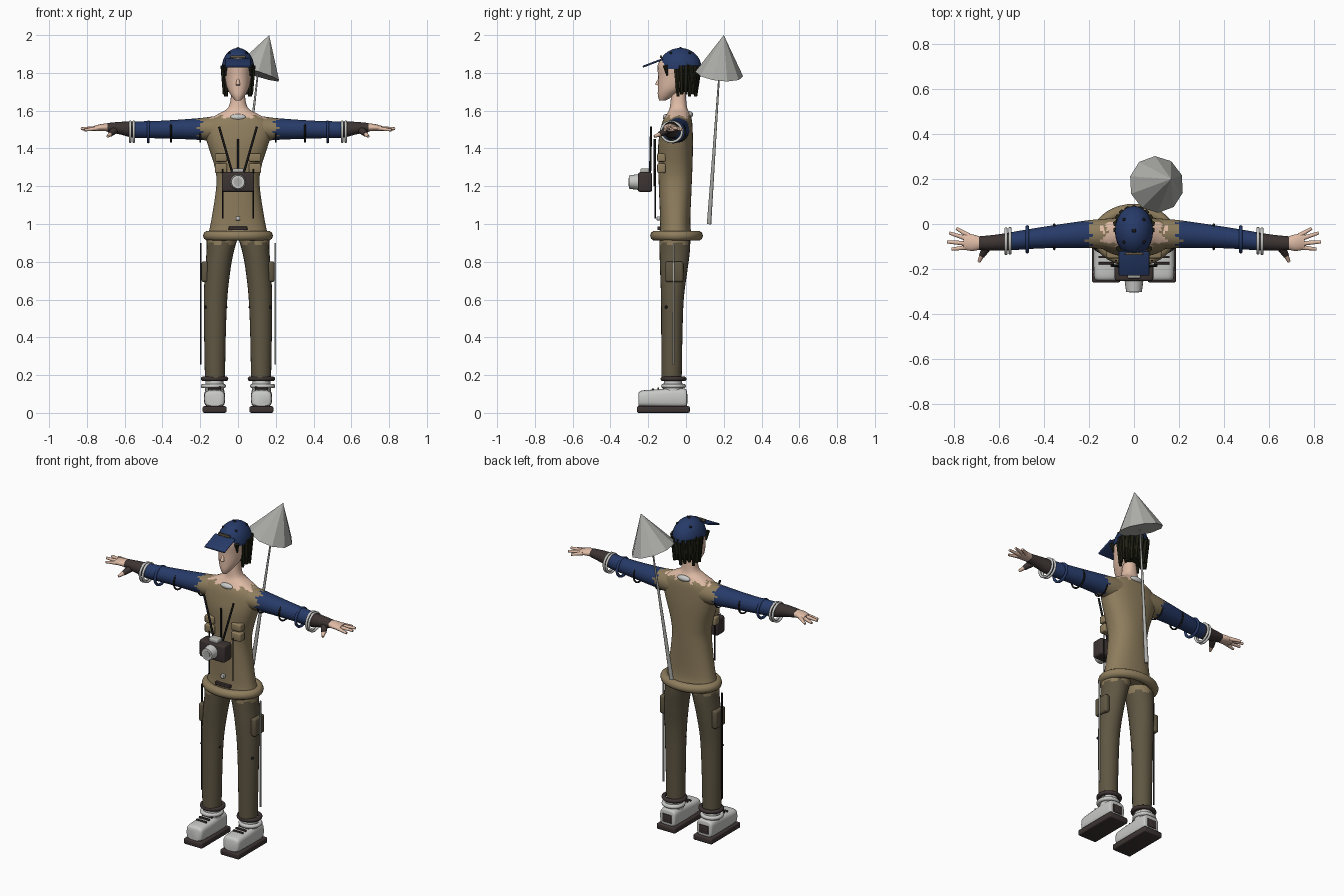
import bpy
import bmesh
from math import sin, cos, pi, atan2, radians
from mathutils import Vector, Matrix

old = bpy.data.objects.get("Cube")
if old:
    bpy.data.objects.remove(old)


def material(name, *rgb):
    m = bpy.data.materials.new(name)
    m.use_nodes = True
    m.diffuse_color = (*rgb, 1)
    m.node_tree.nodes["Principled BSDF"].inputs["Base Color"].default_value = (*rgb, 1)
    return m


khaki = material("khaki", .27, .205, .11)
olive = material("dark olive", .115, .094, .056)
navy = material("navy", .02, .043, .14)
brown = material("dark brown", .045, .034, .032)
skin = material("skin", .74, .5, .38)
white = material("off white", .58, .59, .57)
hair = material("hair", .014, .014, .007)
black = material("black", .01, .01, .011)
silver = material("silver", .42, .42, .4)


def finish(bm, name, mats, rule=None, mirror=False, flat=False):
    """Turn a bmesh into an object; rule picks the material from a face centre."""
    bmesh.ops.recalc_face_normals(bm, faces=bm.faces)
    for f in bm.faces:
        f.smooth = not flat
        if rule:
            f.material_index = rule(f.calc_center_median())
    for e in bm.edges:
        e.smooth = e.calc_face_angle(0) < radians(40)
    me = bpy.data.meshes.new(name)
    bm.to_mesh(me)
    bm.free()
    for m in mats if isinstance(mats, list) else [mats]:
        me.materials.append(m)
    ob = bpy.data.objects.new(name, me)
    bpy.context.collection.objects.link(ob)
    if mirror:
        ob.modifiers.new("mirror", 'MIRROR').use_mirror_merge = False
    return ob


def place(axis, t, a, b):
    return {'x': (t, a, b), 'y': (a, t, b), 'z': (a, b, t)}[axis]


def skin_rings(bm, rings, closed=False):
    count = len(rings)
    for i in range(count if closed else count - 1):
        r, s = rings[i], rings[(i + 1) % count]
        for j in range(len(r)):
            k = (j + 1) % len(r)
            bm.faces.new((r[j], r[k], s[k], s[j]))
    if not closed:
        bm.faces.new(rings[0])
        bm.faces.new(rings[-1])


def loft(name, axis, keys, mats, n=24, sub=5, power=2, **kw):
    """Smooth loft through (position, centre a, centre b, radius a, radius b)."""
    pts = [Vector(k) for k in keys]
    pts = [pts[0]] + pts + [pts[-1]]
    path = []
    for p, q, r, s in zip(pts, pts[1:], pts[2:], pts[3:]):
        for i in range(sub):
            u = i / sub
            path.append(q + (r - p) * u / 2 + (p * 2 - q * 5 + r * 4 - s) * u * u / 2
                        + (q * 3 - p - r * 3 + s) * u ** 3 / 2)
    path.append(pts[-1])
    bm = bmesh.new()

    def bend(v):
        return abs(v) ** (2 / power) * (1 if v > 0 else -1)
    angles = [2 * pi * j / n for j in range(n)]
    skin_rings(bm, [[bm.verts.new(place(axis, t, a + ra * bend(cos(w)), b + rb * bend(sin(w))))
                     for w in angles] for t, a, b, ra, rb in path])
    return finish(bm, name, mats, **kw)


def loop(name, axis, centre, ra, rb, r, mat, n=36, **kw):
    """Elliptical hoop facing along an axis; centre is (position, a, b)."""
    t, a, b = centre
    bm = bmesh.new()
    skin_rings(bm, [[bm.verts.new(place(axis, t + r * sin(v), a + (ra + r * cos(v)) * cos(w),
                                        b + (rb + r * cos(v)) * sin(w)))
                     for v in [pi * j / 5 for j in range(10)]]
                    for w in [2 * pi * i / n for i in range(n)]], True)
    return finish(bm, name, mat, **kw)


def box(name, centre, size, mat, bevel=0, tilt=0, **kw):
    bm = bmesh.new()
    bmesh.ops.create_cube(bm, size=1)
    bmesh.ops.scale(bm, vec=size, verts=bm.verts)
    if bevel:
        bmesh.ops.bevel(bm, geom=bm.edges[:], offset=bevel, segments=3, profile=.5, affect='EDGES')
    bm.transform(Matrix.Translation(centre) @ Matrix.Rotation(tilt, 4, 'X'))
    return finish(bm, name, mat, **kw)


def rod(name, p, q, r, mat, r2=None, n=10, **kw):
    p, q = Vector(p), Vector(q)
    bm = bmesh.new()
    bmesh.ops.create_cone(bm, cap_ends=True, segments=n, radius1=r,
                          radius2=r if r2 is None else r2, depth=(q - p).length)
    bm.transform(Matrix.Translation((p + q) / 2) @ (q - p).to_track_quat('Z', 'Y').to_matrix().to_4x4())
    return finish(bm, name, mat, **kw)


def ball(name, centre, size, mat, cut=None, **kw):
    bm = bmesh.new()
    bmesh.ops.create_uvsphere(bm, u_segments=24, v_segments=16, radius=1)
    if cut is not None:
        bmesh.ops.bisect_plane(bm, geom=bm.verts[:] + bm.edges[:] + bm.faces[:],
                               plane_co=(0, 0, cut), plane_no=(0, 0, 1), clear_inner=True)
        bmesh.ops.holes_fill(bm, edges=bm.edges)
    bmesh.ops.scale(bm, vec=size, verts=bm.verts)
    bmesh.ops.translate(bm, vec=centre, verts=bm.verts)
    return finish(bm, name, mat, **kw)


# Torso with a ragged neckline
def neckline(c):
    return int(c.z > 1.567 + .01 * sin(11 * atan2(c.y + .05, c.x)))


loft("torso", 'z', [(.93, 0, -.055, .165, .09), (1, 0, -.057, .145, .08), (1.2, 0, -.057, .115, .087),
                    (1.3, 0, -.056, .123, .09), (1.42, 0, -.055, .16, .092), (1.5, 0, -.05, .18, .085),
                    (1.55, 0, -.045, .16, .076), (1.585, 0, -.04, .1, .06), (1.62, 0, -.04, .05, .045),
                    (1.7, 0, -.04, .034, .038)], [khaki, skin], n=48, power=2.3, rule=neckline)
loop("hem_roll", 'z', (.938, 0, -.05), .158, .113, .027, khaki)
ball("collar_front", (0, -.105, 1.565), (.042, .018, .017), white)
ball("collar_back", (0, .02, 1.58), (.042, .018, .017), white)


# Arms: shoulder, sleeve and glove cuff
def sleeve(c):
    ragged = .012 * sin(7 * atan2(c.z - 1.5, c.y + .05))
    if c.x < .2 + ragged:
        return 3 if c.x < .14 + ragged and c.z > 1.56 else 0
    return 1 if c.x < .55 else 2


loft("arms", 'x', [(.1, -.045, 1.505, .07, .07), (.2, -.045, 1.503, .062, .058), (.4, -.06, 1.5, .048, .047),
                   (.55, -.077, 1.5, .04, .043), (.62, -.083, 1.507, .035, .034), (.69, -.085, 1.511, .03, .024)],
     [khaki, navy, brown, skin], n=32, sub=8, rule=sleeve, mirror=True)
for x, y, r, mat in [(.2, -.045, .004, black), (.355, -.057, .005, black), (.475, -.068, .008, navy),
                     (.552, -.075, .007, white), (.57, -.077, .007, white)]:
    loop("arm_hoops", 'x', (x, y, 1.488), .055, .053, r, mat, mirror=True)

# Hands
loft("palms", 'x', [(.68, -.085, 1.511, .027, .021), (.72, -.083, 1.511, .037, .019),
                    (.76, -.078, 1.506, .035, .014)], skin, mirror=True)
for y, tip_x, tip_y, tip_z in [(-.052, .79, -.02, 1.498), (-.068, .822, -.04, 1.503),
                               (-.087, .832, -.08, 1.505), (-.103, .812, -.112, 1.497)]:
    rod("fingers", (.735, y, 1.508), (tip_x, tip_y, tip_z), .012, skin, .007, mirror=True)
rod("thumb_bases", (.65, -.095, 1.5), (.677, -.14, 1.475), .022, brown, .014, mirror=True)
rod("thumb_tips", (.675, -.135, 1.477), (.69, -.168, 1.463), .013, skin, .007, mirror=True)

# Head and hair
loft("head", 'z', [(1.653, 0, -.125, .014, .016), (1.68, 0, -.105, .036, .044), (1.72, 0, -.075, .058, .074),
                   (1.78, 0, -.05, .07, .098), (1.84, 0, -.045, .074, .105), (1.88, 0, -.04, .06, .09)], skin)
rod("nose", (0, -.14, 1.77), (0, -.153, 1.735), .006, skin, .012)
loft("hair_mass", 'z', [(1.7, 0, -.002, .05, .045), (1.75, 0, .002, .076, .06), (1.8, 0, 0, .082, .068),
                        (1.85, 0, -.01, .08, .075)], hair)
for i in range(13):
    w = pi * (i / 12 * 1.36 - .18)
    c, s = cos(w), sin(w)
    end = 1.675 + .012 * (i % 3)
    rod("hair_strand", (.08 * c, -.01 + .08 * s, 1.84), (.073 * c, -.01 + .06 * s, end), .015, hair, .009, 6)
rod("fringe_locks", (.068, -.11, 1.84), (.066, -.1, 1.785), .014, hair, .004, 6, mirror=True)

# Cap
ball("cap_crown", (0, -.031, 1.83), (.085, .112, .102), navy, cut=-.08)
box("cap_brim", (0, -.175, 1.853), (.136, .115, .01), navy, .004, tilt=radians(21))
box("cap_badge", (0, -.132, 1.885), (.08, .012, .014), olive, .003)
ball("cap_button", (0, -.03, 1.931), (.009, .009, .005), black)
for y in (-.08, .02):
    ball("cap_eyelets", (.045, y, 1.905), (.007, .007, .007), black, mirror=True)


# Trousers with a ragged khaki edge under the hem
def waist(c):
    return int(c.z > .895 + .015 * sin(6 * atan2(c.y + .06, c.x - .09)))


loft("trouser_legs", 'z', [(.17, .122, -.077, .053, .054), (.4, .122, -.075, .057, .056),
                           (.6, .119, -.072, .062, .06), (.75, .108, -.065, .067, .072),
                           (.85, .095, -.06, .072, .08), (.94, .082, -.058, .085, .082)],
     [olive, khaki], sub=8, rule=waist, mirror=True)
box("thigh_pockets", (.176, -.062, .747), (.034, .095, .11), olive, .012, mirror=True)
ball("knee_studs", (.172, -.105, .56), (.008, .008, .008), black, mirror=True)
ball("inner_studs", (.064, -.085, .56), (.008, .008, .008), black, mirror=True)
rod("right_leg_rod", (-.197, -.065, .255), (-.197, -.065, .9), .005, black)
rod("left_leg_rod", (.197, -.065, .255), (.197, -.065, .9), .005, silver)

# Ankles and shoes
loop("ankle_rings", 'z', (.18, .124, -.066), .061, .057, .012, brown, mirror=True)
loop("sock_rings", 'z', (.142, .13, -.066), .055, .054, .012, white, mirror=True)
loft("socks", 'z', [(.08, .124, -.066, .054, .056), (.19, .124, -.07, .046, .046)], white, mirror=True)
box("soles", (.124, -.12, .018), (.126, .28, .035), brown, .008, mirror=True)
loft("shoes", 'y', [(-.252, .124, .07, .042, .033), (-.235, .124, .075, .054, .043),
                    (-.15, .124, .077, .056, .048), (-.06, .124, .08, .055, .053),
                    (-.005, .124, .078, .052, .05), (.004, .124, .077, .044, .04)], white, power=3.5, mirror=True)
for i in range(3):
    box("laces", (.124, -.175 + i * .028, .124 + i * .005), (.07, .01, .012), brown, .003, mirror=True)
box("heel_patches", (.124, .004, .075), (.06, .01, .05), brown, .002, mirror=True)

# Chest gear: pouches, straps and buckles
for z, h in ((1.352, .045), (1.295, .05)):
    box("chest_pouches", (.09, -.13, z), (.064, .045, h), khaki, .008, mirror=True)
rod("neck_straps", (.1, -.185, 1.515), (.03, -.19, 1.27), .006, black, mirror=True)
rod("centre_strap", (0, -.165, 1.45), (0, -.165, 1.2), .006, black)
rod("side_straps", (.08, -.163, 1.29), (.08, -.163, 1.03), .004, black, mirror=True)
box("zip_pull", (0, -.145, 1.03), (.022, .02, .022), white, .004)
box("belt_buckle", (0, -.142, .977), (.1, .02, .018), brown, .003)

# Camera
box("camera_body", (0, -.217, 1.222), (.172, .075, .104), brown, .012)
rod("camera_lens", (0, -.302, 1.222), (0, -.25, 1.222), .035, white, .042, 20)
rod("lens_glass", (0, -.304, 1.222), (0, -.3, 1.222), .022, silver, n=20)
box("camera_finder", (0, -.217, 1.28), (.06, .05, .03), silver, .008)

# Parasol carried behind the back
rod("parasol_canopy", (.1, .176, 1.795), (.165, .2, 2), .127, silver, 0, 10, flat=True)
rod("parasol_stick", (.012, .122, 1), (.108, .178, 1.82), .012, silver, .004)
